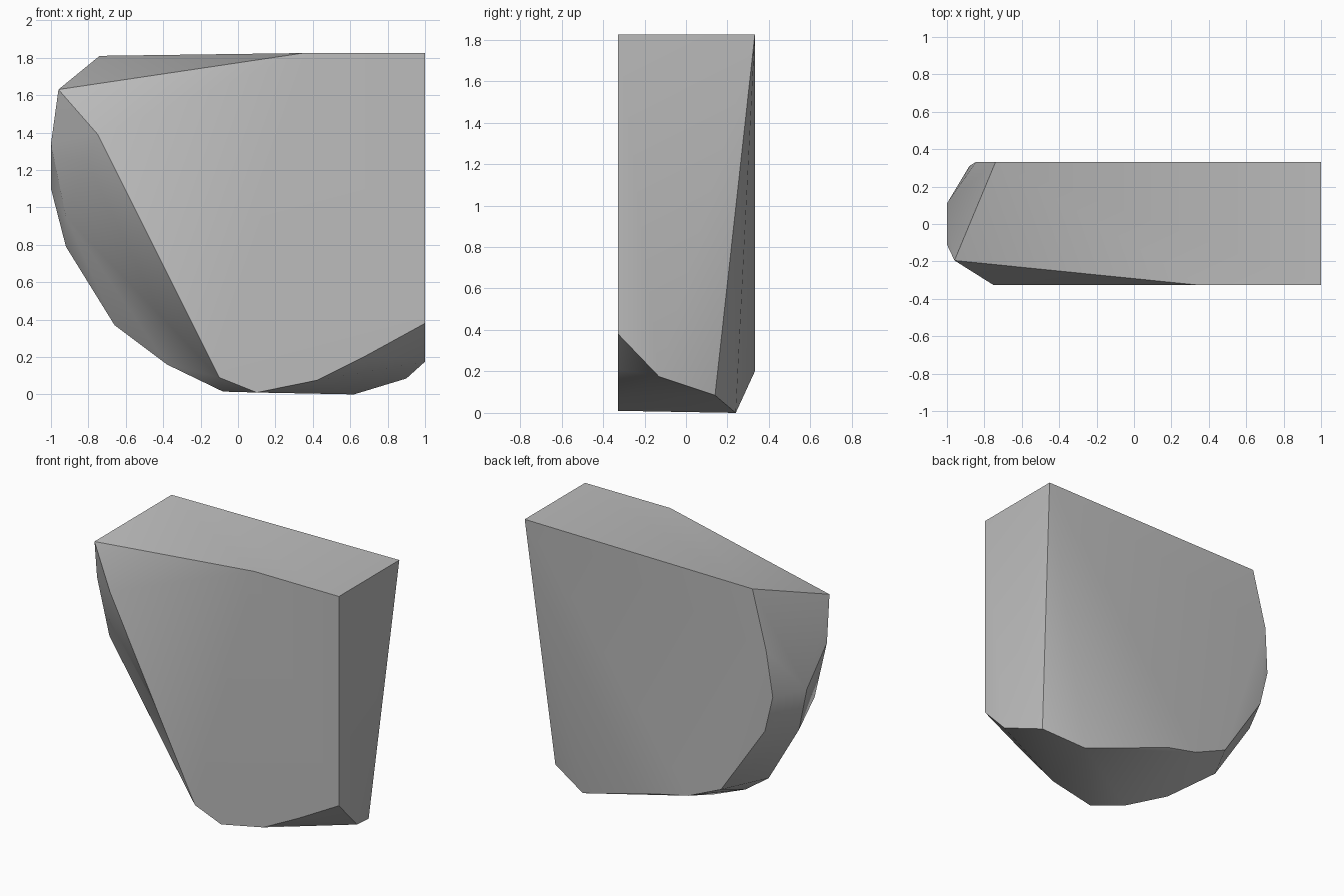
import bpy
import bmesh
import math
from mathutils import Vector

# Remove the default cube
default_cube = bpy.data.objects.get("Cube")
if default_cube:
    bpy.data.objects.remove(default_cube, do_unlink=True)

FRONT, BACK = -0.327, 0.332   # y of the two broad faces
END, TOP = 1.0, 1.825         # x of the flat end, z of the top


def make_material(name, value):
    material = bpy.data.materials.new(name)
    material.use_nodes = True
    colour = (value, value, value, 1.0)
    material.diffuse_color = colour
    shader = next(n for n in material.node_tree.nodes if n.type == "BSDF_PRINCIPLED")
    shader.inputs["Base Color"].default_value = colour
    return material


def on_plane(y, outline):
    """Place an (x, z) outline on a plane of constant y."""
    return [Vector((x, y, z)) for x, z in outline]


# Broad front face of the slab
front_face = on_plane(FRONT, [
    (0.35, TOP), (END, TOP), (END, 0.38), (0.69, 0.21), (0.42, 0.075),
    (0.1, 0.01), (-0.1, 0.09), (-0.75, 1.39),
])

# Broad back face of the slab
back_face = on_plane(BACK, [
    (END, TOP), (-0.74, 1.81), (-0.845, 1.41), (-0.5, 0.36),
    (-0.25, 0.25), (-0.02, 0.2),
])

# Rounded edge between the faces, from the upper corner down to the base
rounded_edge = [Vector(p) for p in (
    (-0.96, -0.195, 1.63), (-1, -0.11, 1.34), (-1, 0.11, 1.1),
    (-0.88, 0.31, 1.09), (-0.82, 0.31, 0.84), (-0.92, -0.09, 0.95),
    (-0.92, 0.08, 0.79), (-0.66, 0.04, 0.37), (-0.38, -0.11, 0.16),
    (-0.08, -0.19, 0.015),
)]

# Chipped lower corner at the flat end
lower_corner = [Vector(p) for p in (
    (0.62, 0.24, 0), (0.9, 0.14, 0.085), (END, -0.13, 0.175),
)]

# Wrap all the outlines in one faceted stone skin
mesh = bpy.data.meshes.new("stone_slab")
bm = bmesh.new()
for corner in front_face + back_face + rounded_edge + lower_corner:
    bm.verts.new(corner)
hull = bmesh.ops.convex_hull(bm, input=bm.verts[:])
inside = {g for g in hull["geom_interior"] + hull["geom_unused"]
          if isinstance(g, bmesh.types.BMVert)}
bmesh.ops.delete(bm, geom=list(inside), context="VERTS")
bmesh.ops.dissolve_limit(bm, angle_limit=math.radians(1),
                         verts=bm.verts[:], edges=bm.edges[:])
bmesh.ops.recalc_face_normals(bm, faces=bm.faces[:])
bm.to_mesh(mesh)
bm.free()

slab = bpy.data.objects.new("stone_slab", mesh)
bpy.context.collection.objects.link(slab)
mesh.materials.append(make_material("stone_grey", 0.5))

# Soft shading over shallow facets, crisp edges elsewhere
bpy.ops.object.select_all(action="DESELECT")
slab.select_set(True)
bpy.context.view_layer.objects.active = slab
bpy.ops.object.shade_smooth_by_angle(angle=math.radians(30))
